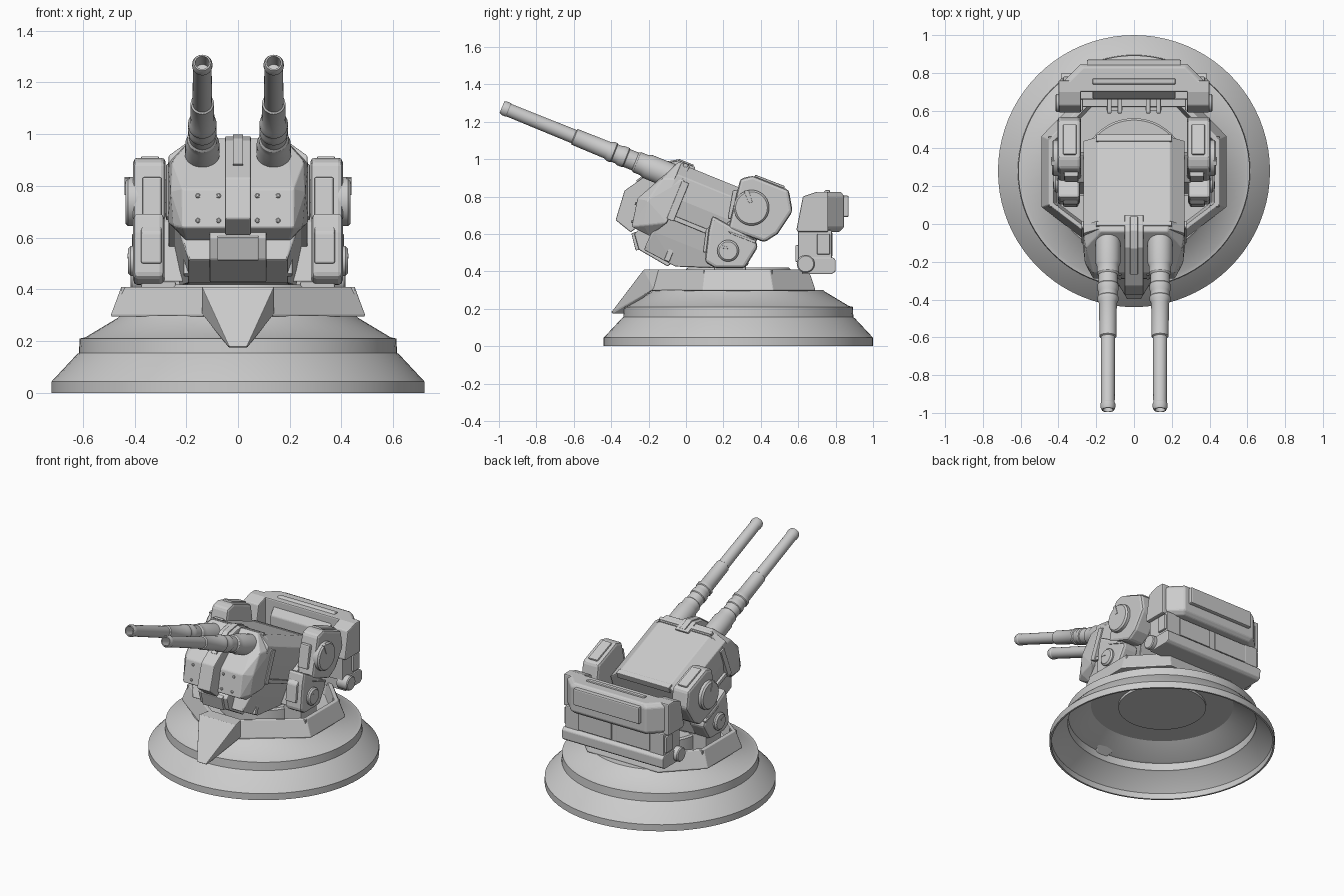
import bpy, bmesh
from math import sin, cos, pi, radians
from mathutils import Vector, Matrix

if "Cube" in bpy.data.objects:
    bpy.data.objects.remove(bpy.data.objects["Cube"])

CY = 0.28                                  # centre of the round base
ANG = radians(22.1)                        # gun elevation
C, S = cos(ANG), sin(ANG)
PIV = Vector((0, 0.35, 0.735))             # gun pivot


def finish(name, bm, bevel=0.0, smooth=False, seg=2):
    bmesh.ops.recalc_face_normals(bm, faces=bm.faces)
    me = bpy.data.meshes.new(name)
    bm.to_mesh(me)
    bm.free()
    ob = bpy.data.objects.new(name, me)
    bpy.context.collection.objects.link(ob)
    if smooth:
        me.polygons.foreach_set("use_smooth", [True] * len(me.polygons))
        me.set_sharp_from_angle(angle=radians(30))
    if bevel:
        m = ob.modifiers.new("bevel", 'BEVEL')
        m.width, m.segments, m.limit_method = bevel, seg, 'ANGLE'
    return ob


def lathe(name, prof, mat, n=64):
    """Revolve (radius, height) points about local z."""
    bm = bmesh.new()
    rings = [[bm.verts.new(mat @ Vector((r * cos(2 * pi * i / n), r * sin(2 * pi * i / n), z)))
              for i in range(n)] for r, z in prof]
    for a, b in zip(rings, rings[1:]):
        for i in range(n):
            j = (i + 1) % n
            bm.faces.new((a[i], a[j], b[j], b[i]))
    bmesh.ops.remove_doubles(bm, verts=bm.verts, dist=1e-5)
    return finish(name, bm, smooth=True)


def hull(name, pts, mirror=False, bevel=0.006):
    """Convex solid around points, optionally mirrored in x."""
    bm = bmesh.new()
    pts = [Vector(p) for p in pts]
    if mirror:
        pts += [Vector((-p.x, p.y, p.z)) for p in pts]
    for p in pts:
        bm.verts.new(p)
    r = bmesh.ops.convex_hull(bm, input=bm.verts)
    bmesh.ops.delete(bm, geom=[v for v in r["geom_interior"] if isinstance(v, bmesh.types.BMVert)],
                     context='VERTS')
    bmesh.ops.dissolve_limit(bm, angle_limit=radians(2), verts=bm.verts, edges=bm.edges)
    return finish(name, bm, bevel)


def prism(name, yz, x0, x1, bevel=0.006):
    return hull(name, [(x, y, z) for x in (x0, x1) for y, z in yz], bevel=bevel)


def box(name, x0, x1, y0, y1, z0, z1, bevel=0.006):
    return prism(name, [(y0, z0), (y1, z0), (y1, z1), (y0, z1)], x0, x1, bevel)


def gun(x, u, v):
    """Gun space (u along barrel, v up) to world."""
    return PIV + Vector((x, -(u * C - v * S), u * S + v * C))


def gbox(name, x0, x1, u0, u1, v0, v1, bevel=0.004):
    return hull(name, [gun(x, u, v) for x in (x0, x1) for u in (u0, u1) for v in (v0, v1)], bevel=bevel)


# Hollow round base (thin shell) and turntable
lathe("base", [(0, .30), (.455, .30), (.465, .29), (.59, .215), (.612, .21), (.615, .155), (.622, .15),
               (.72, .045), (.72, 0), (.708, 0), (.708, .04), (.612, .145), (.603, .15), (.60, .20),
               (.585, .205), (.455, .282), (.28, .282), (.28, .265), (0, .265)],
      Matrix.Translation((0, CY, 0)), 80)
lathe("turntable", [(0, .30), (.28, .30), (.28, .41), (.27, .42), (0, .42)], Matrix.Translation((0, CY, 0)))

# Angular platform rim around the turntable
half = [(.12, -.19), (.49, .09), (.49, .465), (.27, .69)]
loop = half + [(-x, y) for x, y in reversed(half)]
bm = bmesh.new()
rings = [[bm.verts.new((x * k, .25 + (y - .25) * k, z)) for x, y in loop]
         for k, z in ((1, .295), (1, .305), (.92, .41), (.87, .41), (.84, .32))]
for a, b in zip(rings, rings[1:]):
    for i in range(len(loop)):
        j = (i + 1) % len(loop)
        bm.faces.new((a[i], a[j], b[j], b[i]))
bm.faces.new(rings[0])
bm.faces.new(rings[-1])
finish("platform_rim", bm, 0.004)
hull("platform_nose", [(.14, -.225, .41), (.035, -.40, .18), (.035, -.39, .175), (.03, -.335, .175),
                       (.14, -.17, .305), (.12, -.14, .41)], True, .004)
# Joints where the rim panels meet
for s, tag in ((1, "right"), (-1, "left")):
    for y in (.095, .46):
        prism(f"rim_joint_{tag}_{y}", [(y - .006, .30), (y + .006, .30), (y + .004, .41), (y - .004, .41)],
              s * .40, s * .452, .002)

# Gun housing, with the sides tapering downwards
section = [(.19, .08), (.268, .02), (.268, -.10), (.225, -.31)]
hull("gun_housing", [gun(x, u, v) for x, v in section for u in (-.09, .44)] +
     [gun(.19, .45, -.42), gun(.19, .26, -.44), gun(.19, .10, -.38), gun(.19, -.05, -.2)], True)
gbox("housing_rear_lip", -.2, .2, -.10, -.06, .04, .085)
hull("gun_head", [gun(*p) for p in [(.19, .39, .088), (.272, .39, .01), (.272, .39, -.24), (.175, .455, .085),
                                   (.255, .50, -.03), (.26, .53, -.17), (.215, .585, -.18),
                                   (.215, .557, -.33), (.25, .50, -.30), (.2, .45, -.34)]], True)
prof = [(.36, .093), (.455, .093), (.53, .045), (.665, -.166), (.65, -.33), (.55, -.36), (.40, -.1)]
hull("centre_ridge", [gun(.05, u, v) for u, v in prof], True)
hull("ridge_strip", [gun(.02, u, v) for u, v in ((.37, .101), (.455, .101), (.537, .05), (.63, -.095),
                                                (.60, -.1), (.42, .08))], True, .003)
hull("chin_block", [gun(.11, u, v) for u, v in ((.50, -.30), (.53, -.36), (.475, -.43),
                                               (.30, -.455), (.2, -.3))], True)
hull("chin_panel", [gun(.08, u, v) for u, v in ((.525, -.345), (.545, -.365), (.49, -.44),
                                               (.465, -.425))], True, .004)
gbox("top_brow", -.2, .2, .40, .425, .06, .092)

# Barrels: stepped tubes with open muzzles
tube = [(0, .40), (.068, .40), (.066, .60), (.058, .62), (.058, .66), (.051, .67), (.051, .72), (.055, .725),
        (.055, .755), (.05, .765), (.05, .79), (.055, .795), (.055, .815), (.047, .83), (.045, 1.02),
        (.038, 1.025), (.036, 1.40), (.039, 1.405), (.039, 1.425), (.033, 1.44), (.027, 1.44),
        (.025, 1.36), (0, 1.36)]
TILT = Matrix.Rotation(pi / 2 - ANG, 4, 'X')
SIDE = Matrix.Rotation(pi / 2, 4, 'Y')

# Cross-section outlines for the side pods
upper = [(.24, .66), (.29, .895), (.355, .912), (.55, .835), (.57, .72), (.49, .60), (.42, .555), (.225, .625)]
lower = [(.10, .45), (.155, .417), (.315, .417), (.385, .53), (.37, .57), (.22, .64), (.14, .70), (.12, .62)]

for s, tag in ((1, "right"), (-1, "left")):
    lathe("barrel_" + tag, tube, Matrix.Translation(PIV + Vector((s * .138, 0, 0))) @ TILT, 32)
    # Rivets and plates on the head
    for i, x in enumerate((.075, .155)):
        for j, t in enumerate((.18, .82)):
            p = gun(s * x, .585 - .028 * t, -.18 - .15 * t)
            lathe(f"rivet_{tag}_{i}{j}", [(.009, -.004), (.009, .005), (.005, .008), (0, .008)],
                  Matrix.Translation(p) @ TILT, 10)
    gbox("side_rail_" + tag, s * .235, s * .268, .0, .40, -.215, -.19)
    gbox("cheek_plate_" + tag, s * .25, s * .278, .36, .40, -.22, 0)
    gbox("lower_rib_" + tag, s * .18, s * .21, .30, .33, -.43, -.3)

    # Yoke pods with pivot discs
    prism("upper_pod_" + tag, upper, s * .28, s * .405, .018)
    prism("lower_pod_" + tag, lower, s * .285, s * .405, .018)
    prism("pod_web_" + tag, [(.16, .43), (.33, .43), (.38, .60), (.36, .74), (.22, .66)], s * .2, s * .30)
    box("pod_foot_" + tag, s * .24, s * .375, .15, .32, .31, .43)
    for nm, y, z, r, x in (("upper", .35, .74, .095, .435), ("lower", .225, .51, .058, .425)):
        lathe(f"{nm}_pivot_{tag}", [(0, -.06), (r, -.06), (r, -.01), (r - .01, 0), (0, 0)],
              Matrix.Translation((s * x, y, z)) @ (SIDE if s > 0 else SIDE.inverted()), 36)
    prism("upper_notch_" + tag, [(.31, .83), (.335, .835), (.355, .77), (.335, .765)], s * .42, s * .439, .002)
    prism("lower_notch_" + tag, [(.185, .525), (.185, .54), (.225, .53), (.225, .52)], s * .41, s * .428, .002)
    prism("pod_slot_" + tag, [(.225, .615), (.24, .60), (.37, .55), (.375, .565)], s * .39, s * .41, .003)
    # Raised panels on the pod fronts and top
    prism("upper_pod_panel_" + tag, [(.222, .68), (.25, .835), (.30, .83), (.28, .68)], s * .295, s * .37, .008)
    prism("lower_pod_panel_" + tag, [(.09, .50), (.105, .62), (.13, .645), (.2, .6), (.15, .50)],
          s * .295, s * .375, .008)
    prism("pod_top_panel_" + tag, [(.37, .917), (.53, .855), (.52, .83), (.36, .89)], s * .305, s * .375, .006)

    # Ends of the rear stowage box
    prism("rear_arm_" + tag, [(.59, .62), (.625, .80), (.70, .825), (.76, .825), (.76, .61), (.60, .61)],
          s * .28, s * .40, .008)
    prism("rear_mid_end_" + tag, [(.60, .46), (.60, .62), (.78, .62), (.78, .46)], s * .27, s * .375)
    lathe("rear_end_cap_" + tag, [(0, -.08), (.048, -.08), (.048, -.006), (.042, 0), (0, 0)],
          Matrix.Translation((s * .415, .64, .44)) @ (SIDE if s > 0 else SIDE.inverted()), 28)
    box("rear_latch_" + tag, s * .37, s * .39, .70, .77, .49, .60)
    # Paired hinge knuckles in front of the box
    for k in (.075, .13):
        box(f"hinge_{tag}_{k}", s * (k - .012), s * (k + .012), .585, .68, .45, .54)
    box("hinge_pin_" + tag, s * .06, s * .145, .60, .62, .47, .49, .003)
    box("rear_panel_" + tag, s * .02, s * .27, .77, .784, .48, .605, .004)

# Rear stowage box
hull("rear_upper_bar", [(x, y, z) for x, y in ((.40, .70), (.39, .74), (.285, .845)) for z in (.635, .80)] +
     [(.37, .70, .825), (.365, .735, .825), (.27, .83, .825), (.37, .72, .61), (.27, .82, .61)], True, .008)
hull("rear_sloped_panel", [(.22, .77, .835), (.22, .745, .835), (.22, .665, .73), (.22, .665, .65),
                           (.22, .77, .65)], True)
box("rear_back_panel", -.25, .25, .83, .87, .69, .805, .008)
box("rear_middle", -.30, .30, .66, .775, .45, .63)
prism("rear_lower_bar", [(.62, .385), (.78, .385), (.80, .40), (.80, .46), (.785, .475), (.62, .475)],
      -.385, .385)
